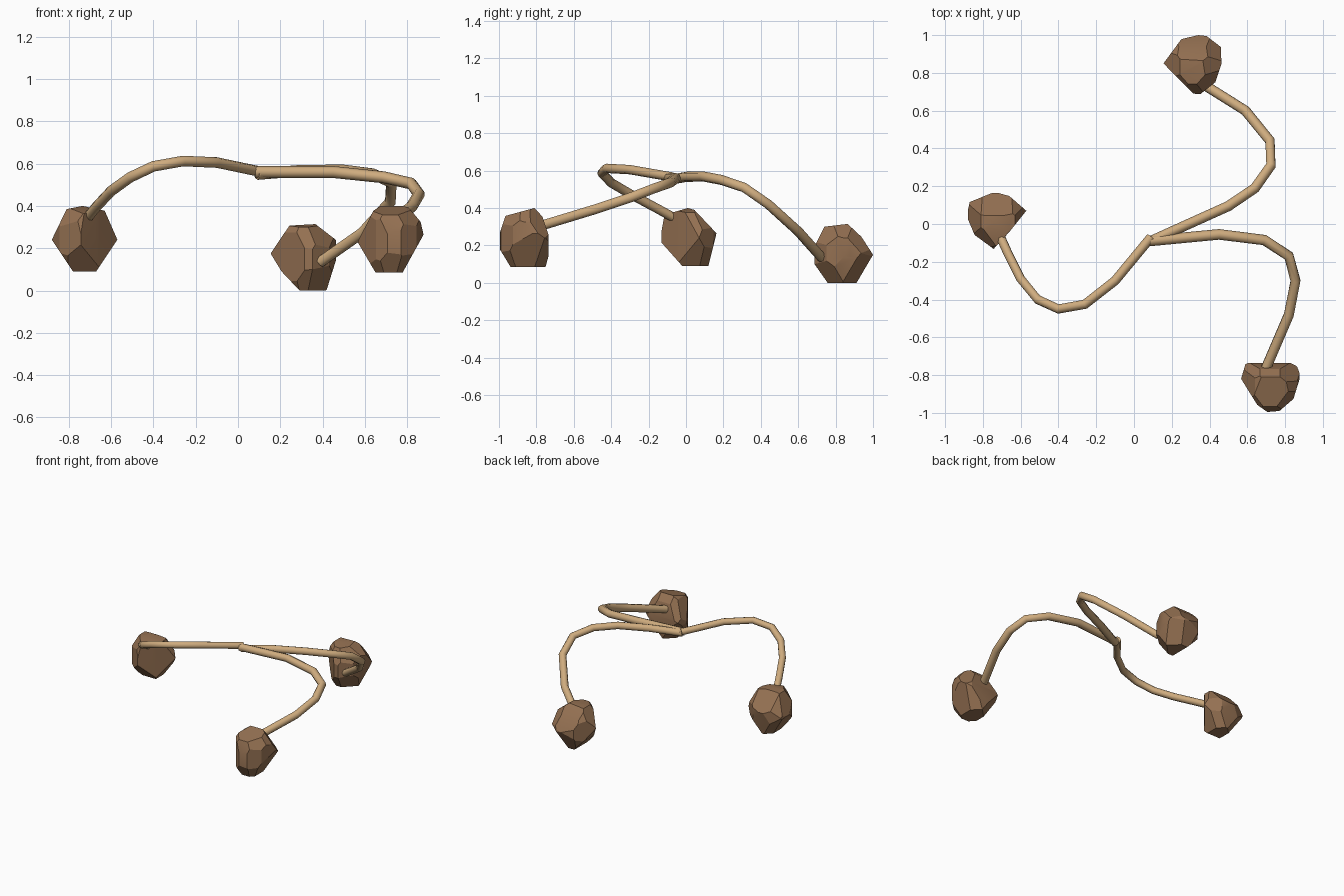
import bpy, bmesh
from mathutils import Vector

if "Cube" in bpy.data.objects:
    bpy.data.objects.remove(bpy.data.objects["Cube"])


def material(name, rgb):
    m = bpy.data.materials.new(name)
    m.diffuse_color = (*rgb, 1)
    m.use_nodes = True
    m.node_tree.nodes["Principled BSDF"].inputs["Base Color"].default_value = m.diffuse_color
    return m


STONE = material("brown stone", (0.30, 0.165, 0.085))
WOOD = material("tan wood", (0.62, 0.41, 0.21))


def activate(ob):
    bpy.ops.object.select_all(action='DESELECT')
    ob.select_set(True)
    bpy.context.view_layer.objects.active = ob


def stem(name, pts, radius):
    cu = bpy.data.curves.new(name, 'CURVE')
    cu.dimensions = '3D'
    cu.bevel_depth = radius
    cu.bevel_resolution = 2
    cu.use_fill_caps = True
    sp = cu.splines.new('POLY')
    sp.points.add(len(pts) - 1)
    for p, co in zip(sp.points, pts):
        p.co = (*co, 1)
    ob = bpy.data.objects.new(name, cu)
    bpy.context.collection.objects.link(ob)
    activate(ob)
    bpy.ops.object.convert(target='MESH')
    ob = bpy.context.object
    ob.data.materials.clear()
    ob.data.materials.append(WOOD)
    bpy.ops.object.shade_smooth_by_angle(angle=0.9)


def rock(name, centre, front, side, top):
    """Block chiselled to its outline in three views, then at its corners."""
    c = Vector(centre)
    bm = bmesh.new()
    bmesh.ops.create_cube(bm, size=0.6)
    bmesh.ops.translate(bm, verts=bm.verts, vec=c)

    def cut(co, no):
        bmesh.ops.bisect_plane(bm, geom=bm.verts[:] + bm.edges[:] + bm.faces[:],
                               dist=1e-5, plane_co=co, plane_no=no, clear_outer=True)
        bmesh.ops.holes_fill(bm, edges=bm.edges[:], sides=0)

    for outline, (i, j) in ((front, (0, 2)), (side, (1, 2)), (top, (0, 1))):
        for k, a in enumerate(outline):
            b = outline[(k + 1) % len(outline)]
            co, no = c.copy(), Vector((0, 0, 0))
            co[i], co[j] = a
            no[i], no[j] = b[1] - a[1], a[0] - b[0]
            if no.dot(c - co) > 0:
                no.negate()
            cut(co, no.normalized())
    for x in (-1, 1):
        for y in (-1, 1):
            for z in (-1, 1):
                n = Vector((x, y, z * 0.9)).normalized()
                cut(c + n * 0.148, n)
    bmesh.ops.remove_doubles(bm, verts=bm.verts, dist=0.004)
    bmesh.ops.recalc_face_normals(bm, faces=bm.faces)
    me = bpy.data.meshes.new(name)
    bm.to_mesh(me)
    bm.free()
    me.materials.append(STONE)
    ob = bpy.data.objects.new(name, me)
    bpy.context.collection.objects.link(ob)
    activate(ob)
    bpy.ops.object.shade_smooth_by_angle(angle=0.4)


# Three bent stems meeting near the middle
stem("left_stem", [(0.09, -0.07, 0.565), (-0.10, -0.30, 0.605), (-0.26, -0.425, 0.612),
                   (-0.40, -0.45, 0.587), (-0.51, -0.40, 0.535), (-0.60, -0.29, 0.47),
                   (-0.67, -0.15, 0.395), (-0.715, -0.05, 0.34)], 0.025)
stem("back_stem", [(0.09, -0.09, 0.55), (0.30, 0.005, 0.567), (0.50, 0.095, 0.568),
                   (0.64, 0.19, 0.55), (0.725, 0.31, 0.51), (0.72, 0.44, 0.42),
                   (0.59, 0.60, 0.275), (0.39, 0.725, 0.135)], 0.027)
stem("front_stem", [(0.08, -0.09, 0.56), (0.45, -0.055, 0.56), (0.69, -0.085, 0.535),
                    (0.82, -0.17, 0.505), (0.855, -0.30, 0.455), (0.82, -0.48, 0.395),
                    (0.70, -0.76, 0.31)], 0.028)

# Three faceted stones at the stem ends
rock("left_rock", (-0.725, 0.015, 0.24),
     [(-.78, .09), (-.88, .24), (-.81, .385), (-.735, .40), (-.63, .377), (-.57, .24), (-.67, .09)],
     [(-.02, .09), (-.14, .225), (-.115, .364), (.01, .40), (.045, .39), (.163, .265), (.12, .09)],
     [(-.886, .042), (-.87, .116), (-.738, .17), (-.66, .148), (-.57, .07), (-.66, -.042),
      (-.743, -.132), (-.844, -.058)])
rock("back_rock", (0.31, 0.84, 0.16),
     [(.291, 0), (.206, .09), (.154, .175), (.243, .307), (.366, .314), (.462, .24),
      (.462, .14), (.418, 0)],
     [(.757, 0), (.679, .112), (.676, .171), (.74, .30), (.864, .315), (.938, .246),
      (1.0, .15), (.912, 0)],
     [(.156, .85), (.251, .979), (.341, 1.0), (.384, .995), (.46, .937), (.463, .847),
      (.431, .751), (.352, .688), (.315, .69)])
rock("front_rock", (0.72, -0.86, 0.24),
     [(.65, .085), (.565, .23), (.64, .377), (.674, .40), (.80, .40), (.863, .325),
      (.877, .264), (.778, .085)],
     [(-.938, .085), (-.997, .182), (-.997, .262), (-.965, .358), (-.81, .40), (-.767, .353),
      (-.735, .257), (-.735, .144), (-.751, .085)],
     [(.567, -.82), (.59, -.741), (.622, -.73), (.817, -.73), (.877, -.76), (.877, -.82),
      (.844, -.926), (.77, -.99), (.706, -.995), (.653, -.958)])
